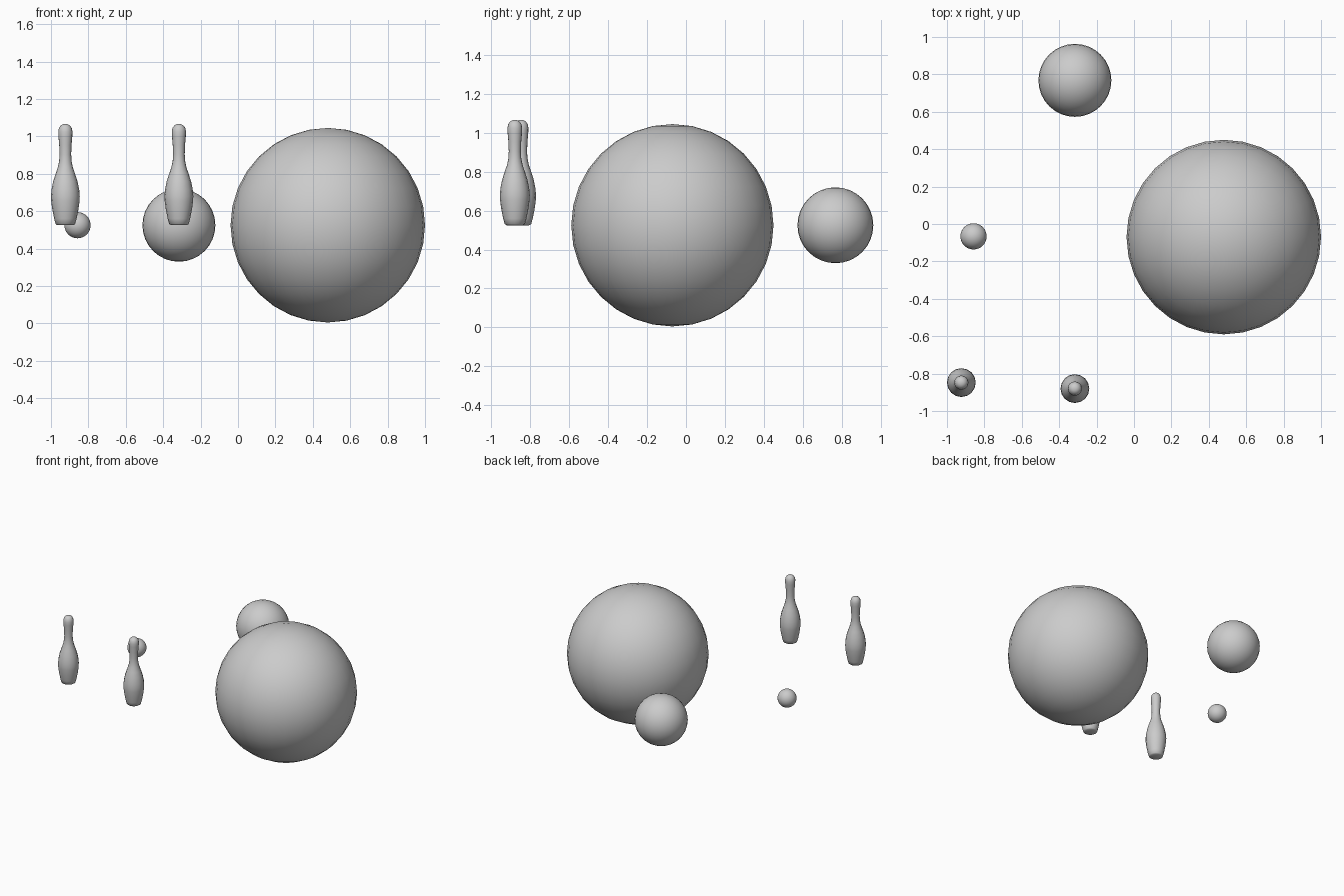
import bpy, bmesh, math

if "Cube" in bpy.data.objects:
    bpy.data.objects.remove(bpy.data.objects["Cube"])

Z0 = 0.525  # shared height: ball centres and pin bases


def finish(bm, name, loc):
    bmesh.ops.recalc_face_normals(bm, faces=bm.faces)
    for f in bm.faces:
        f.smooth = True
    me = bpy.data.meshes.new(name)
    bm.to_mesh(me)
    bm.free()
    ob = bpy.data.objects.new(name, me)
    ob.location = loc
    bpy.context.collection.objects.link(ob)
    return ob


def ball(name, x, y, r):
    bm = bmesh.new()
    bmesh.ops.create_uvsphere(bm, u_segments=32, v_segments=16, radius=r)
    finish(bm, name, (x, y, Z0))


# Pin profile: (radius, height above base)
PIN = [(0, 0), (0.042, 0), (0.052, 0.006), (0.060, 0.035), (0.070, 0.085),
       (0.076, 0.130), (0.077, 0.155), (0.074, 0.190), (0.065, 0.235),
       (0.052, 0.275), (0.040, 0.310), (0.033, 0.345), (0.031, 0.380),
       (0.033, 0.430), (0.037, 0.475), (0.038, 0.500), (0.034, 0.520),
       (0.024, 0.534), (0.012, 0.540), (0, 0.541)]


def pin(name, x, y, n=16):
    bm = bmesh.new()
    vs = [bm.verts.new((r, 0, z)) for r, z in PIN]
    es = [bm.edges.new(p) for p in zip(vs, vs[1:])]
    bmesh.ops.spin(bm, geom=vs + es, cent=(0, 0, 0), axis=(0, 0, 1),
                   angle=math.tau, steps=n, use_merge=True)
    bmesh.ops.remove_doubles(bm, verts=bm.verts, dist=1e-5)
    finish(bm, name, (x, y, Z0))


# Balls in three sizes
ball("large_ball", 0.48, -0.07, 0.52)
ball("medium_ball", -0.316, 0.768, 0.195)
ball("small_ball", -0.858, -0.066, 0.07)

# Two bowling pins
pin("left_pin", -0.923, -0.848)
pin("right_pin", -0.316, -0.88)
